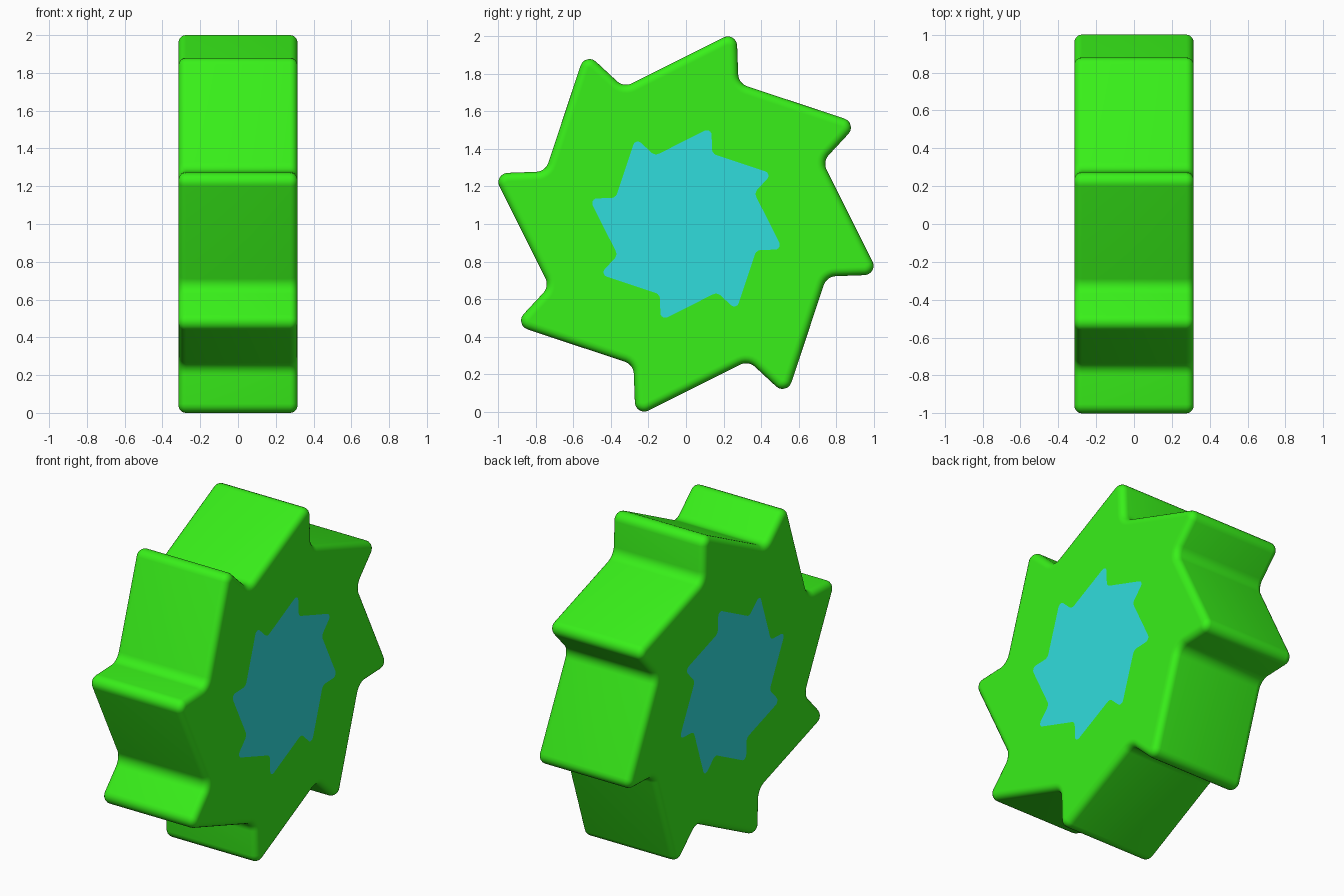
import bpy, bmesh, math
from mathutils import Vector, Matrix

if "Cube" in bpy.data.objects:
    bpy.data.objects.remove(bpy.data.objects["Cube"])

TEETH, HALF, ROUND = 8, 0.315, 0.04
TIP, VALLEY = Vector((0.27, 1.03)), Vector((0.28, 0.75))
TIP_R, VALLEY_R, STEPS = 0.05, 0.07, 6


def material(name, rgb):
    m = bpy.data.materials.new(name)
    m.diffuse_color = (*rgb, 1)
    m.use_nodes = True
    m.node_tree.nodes["Principled BSDF"].inputs["Base Color"].default_value = m.diffuse_color
    return m


# Sharp corners of the ratchet outline as (y, z) around the axle
corners = []
for i in range(TEETH):
    turn = Matrix.Rotation(-i * math.tau / TEETH, 2)
    corners += [turn @ TIP, turn @ VALLEY]


def outline(inset):
    """Filleted ratchet outline, shrunk inwards by inset."""
    pts = []
    for i, p in enumerate(corners):
        u = (corners[i - 1] - p).normalized()
        v = (corners[(i + 1) % len(corners)] - p).normalized()
        half = u.angle(v) / 2
        tip = i % 2 == 0
        r = TIP_R if tip else VALLEY_R
        c = p + (u + v).normalized() * r / math.sin(half)
        a = p + u * r / math.tan(half) - c
        b = p + v * r / math.tan(half) - c
        rad = r - inset if tip else r + inset
        sweep = a.angle_signed(b)
        for k in range(STEPS + 1):
            d = Matrix.Rotation(-sweep * k / STEPS, 2) @ a.normalized()
            pts.append(c + d * rad)
    return pts


bm = bmesh.new()


def ring(pts, x):
    return [bm.verts.new((x, p.x, p.y + 1)) for p in pts]


# Rounded rim sections on one side, from the tooth face to the flat side
side = []
for k in range(6):
    t = k / 5 * math.pi / 2
    side.append((outline(ROUND * (1 - math.cos(t))), HALF - ROUND + ROUND * math.sin(t)))
side.append((outline(0.046), HALF))
side.append(([p * 0.5 for p in outline(0)], HALF))

rings = [ring(p, -x) for p, x in reversed(side)] + [ring(p, x) for p, x in side]
for r0, r1 in zip(rings, rings[1:]):
    for i in range(len(r0)):
        j = (i + 1) % len(r0)
        bm.faces.new((r0[i], r0[j], r1[j], r1[i]))

# Coloured star in the middle of each side
for r in (rings[0], rings[-1]):
    bm.faces.new(r).material_index = 1
bmesh.ops.recalc_face_normals(bm, faces=bm.faces)

mesh = bpy.data.meshes.new("ratchet_wheel")
bm.to_mesh(mesh)
bm.free()
mesh.materials.append(material("green", (0.04, 0.87, 0.01)))
mesh.materials.append(material("cyan", (0.03, 0.72, 0.72)))
wheel = bpy.data.objects.new("ratchet_wheel", mesh)
bpy.context.collection.objects.link(wheel)
bpy.context.view_layer.objects.active = wheel
wheel.select_set(True)
bpy.ops.object.shade_smooth_by_angle(angle=math.radians(40))
